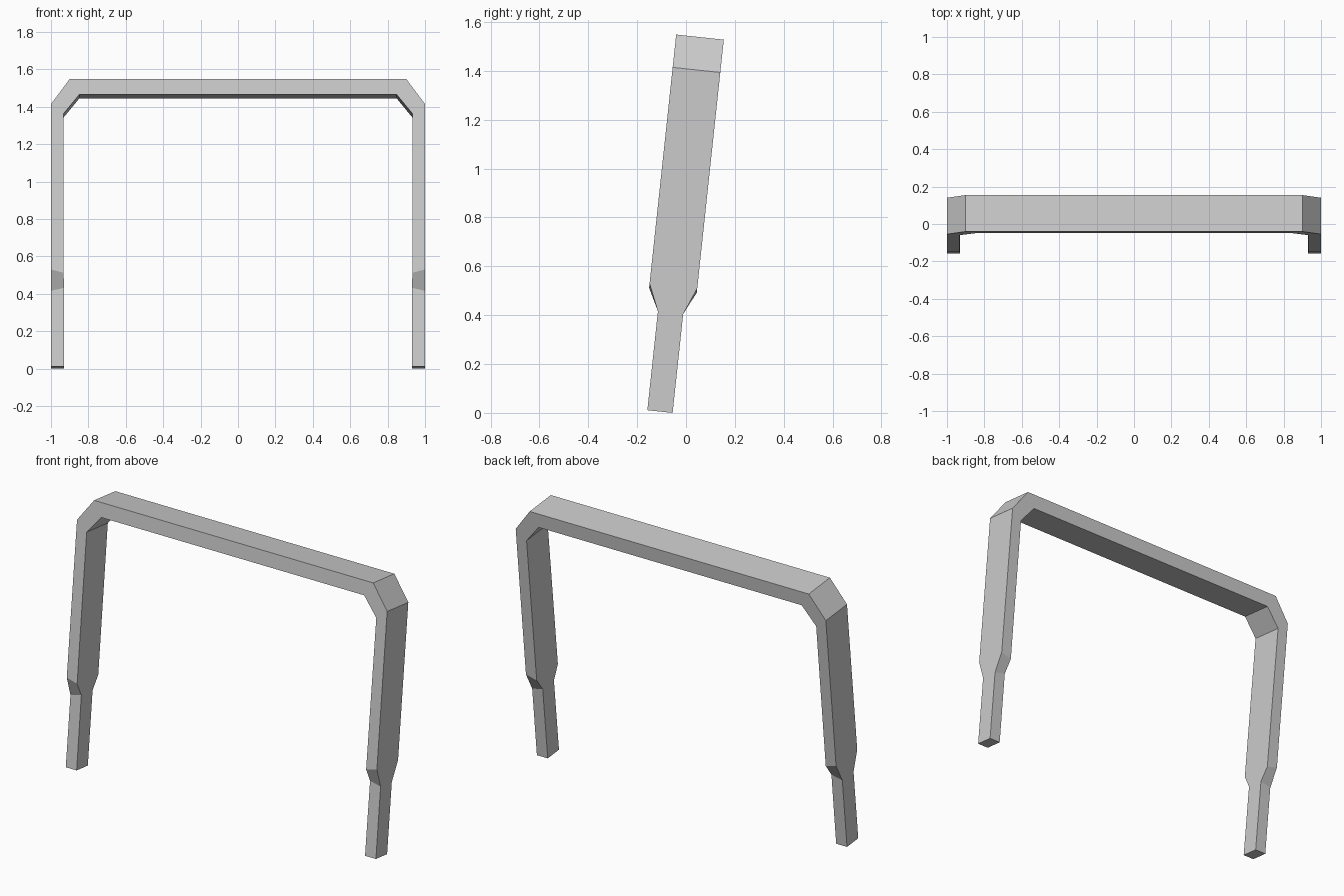
import bpy, bmesh, math
from mathutils import Matrix

if "Cube" in bpy.data.objects:
    bpy.data.objects.remove(bpy.data.objects["Cube"])

# Half-arch sections, foot to middle: outer (x, h), inner (x, h), half depth
SECTIONS = [
    ((1.0, 0.0), (0.93, 0.0), 0.052),
    ((1.0, 0.407), (0.931, 0.423), 0.052),
    ((1.0, 0.517), (0.932, 0.499), 0.098),
    ((1.0, 1.406), (0.934, 1.353), 0.098),
    ((0.9, 1.541), (0.848, 1.458), 0.098),
]

# Sweep the four-cornered section from the left foot over to the right foot
path = [(s, -1) for s in SECTIONS] + [(s, 1) for s in reversed(SECTIONS)]
bm = bmesh.new()
rings = []
for (outer, inner, d), side in path:
    corners = [(outer, -d), (outer, d), (inner, d), (inner, -d)]
    rings.append([bm.verts.new((side * p[0], v, p[1])) for p, v in corners])
for a, b in zip(rings, rings[1:]):
    for i in range(4):
        j = (i + 1) % 4
        bm.faces.new((a[i], a[j], b[j], b[i]))
bm.faces.new(rings[0])
bm.faces.new(rings[-1])

# Lean the arch backwards and set it on the ground
tilt = Matrix.Rotation(math.radians(-6.1), 4, 'X')
bmesh.ops.transform(bm, matrix=Matrix.Translation((0, -0.1065, 0.0055)) @ tilt,
                    verts=bm.verts)
bmesh.ops.recalc_face_normals(bm, faces=bm.faces)

mesh = bpy.data.meshes.new("roll_bar")
bm.to_mesh(mesh)
bm.free()
bpy.context.collection.objects.link(bpy.data.objects.new("roll_bar", mesh))
